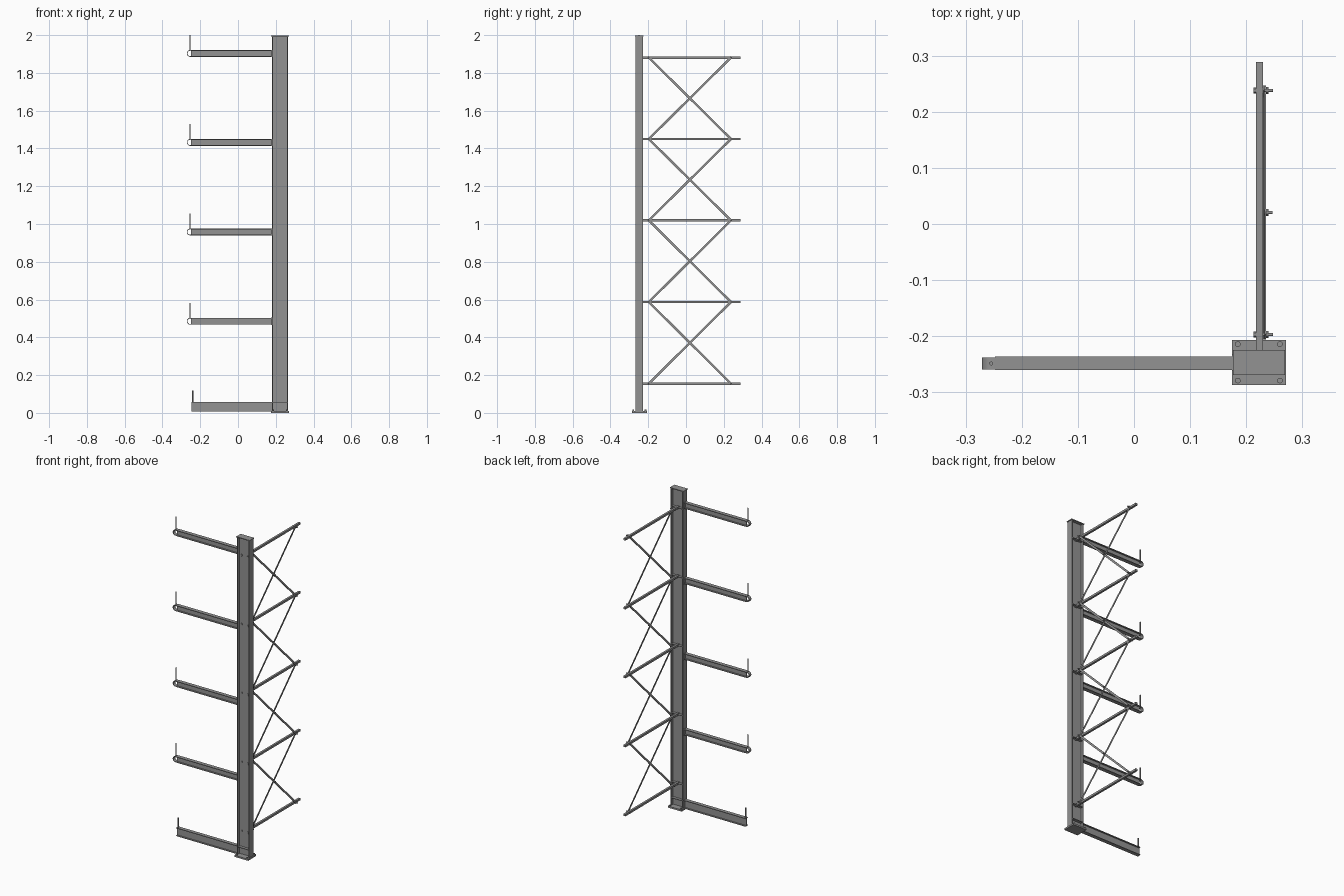
import bpy, bmesh, math
from mathutils import Vector

if "Cube" in bpy.data.objects:
    bpy.data.objects.remove(bpy.data.objects["Cube"])

CX, CY = 0.2225, -0.247          # column axis
ARM_Y = -0.2485
ARM_Z = [0.485, 0.958, 1.432, 1.903]
RAIL_Z = [0.155, 0.587, 1.019, 1.45, 1.881]
TUBE_X = 0.2235

# Dark grey steel
STEEL = bpy.data.materials.new("dark_steel")
STEEL.diffuse_color = (0.29, 0.29, 0.29, 1)
STEEL.use_nodes = True
STEEL.node_tree.nodes["Principled BSDF"].inputs["Base Color"].default_value = STEEL.diffuse_color


def prism(name, pts, direction, smooth=False):
    """Extrude a closed outline of 3D points along a vector."""
    bm = bmesh.new()
    f = bm.faces.new([bm.verts.new(p) for p in pts])
    ext = bmesh.ops.extrude_face_region(bm, geom=[f], use_keep_orig=True)
    verts = [v for v in ext['geom'] if isinstance(v, bmesh.types.BMVert)]
    bmesh.ops.translate(bm, verts=verts, vec=Vector(direction))
    bmesh.ops.recalc_face_normals(bm, faces=bm.faces)
    me = bpy.data.meshes.new(name)
    bm.to_mesh(me)
    bm.free()
    me.materials.append(STEEL)
    ob = bpy.data.objects.new(name, me)
    bpy.context.collection.objects.link(ob)
    if smooth:
        bpy.ops.object.select_all(action='DESELECT')
        ob.select_set(True)
        bpy.context.view_layer.objects.active = ob
        bpy.ops.object.shade_smooth_by_angle()
    return ob


def box(name, x0, x1, y0, y1, z0, z1):
    return prism(name, [(x0, y0, z0), (x1, y0, z0), (x1, y1, z0), (x0, y1, z0)],
                 (0, 0, z1 - z0))


def rod(name, p, axis, length, r, n=16):
    ring = [(r * math.cos(2 * math.pi * i / n), r * math.sin(2 * math.pi * i / n)) for i in range(n)]
    x, y, z = p
    if axis == 'z':
        return prism(name, [(x + a, y + b, z) for a, b in ring], (0, 0, length), n > 6)
    if axis == 'y':
        return prism(name, [(x + a, y, z + b) for a, b in ring], (0, length, 0), n > 6)
    return prism(name, [(x, y + a, z + b) for a, b in ring], (length, 0, 0), n > 6)


def i_profile(depth, width, flange, web):
    """I section as (depth, width) pairs centred on the origin."""
    d, w, i, t = depth / 2, width / 2, depth / 2 - flange, web / 2
    return [(-d, -w), (-i, -w), (-i, -t), (i, -t), (i, -w), (d, -w),
            (d, w), (i, w), (i, t), (-i, t), (-i, w), (-d, w)]


# Column, base plate, cap and anchor bolts
prism("column", [(CX + d, CY + w, 0.01) for d, w in i_profile(0.085, 0.041, 0.005, 0.004)],
      (0, 0, 1.984))
box("base_plate", 0.175, 0.271, -0.287, -0.207, 0, 0.01)
box("column_cap", 0.176, 0.269, -0.269, -0.225, 1.993, 1.998)
for x in (0.185, 0.26):
    for y in (-0.279, -0.214):
        rod("anchor_bolt", (x, y, 0.01), 'z', 0.007, 0.005)

# Base arm with its stop pin
prism("base_arm", [(-0.246, ARM_Y + w, 0.0325 + d) for d, w in i_profile(0.052, 0.023, 0.004, 0.004)],
      (0.43, 0, 0))
rod("base_stop_pin", (-0.24, ARM_Y, 0.056), 'z', 0.063, 0.0035)
for s in (-1, 1):
    y = sorted((CY + s * 0.002, CY + s * 0.0195))
    box("base_stiffener", 0.184, 0.261, *y, 0.054, 0.058)

# Upper arms: I beam, rounded nose, stop pin, end plate
for z in ARM_Z:
    prism("arm", [(-0.2475, ARM_Y + w, z + d) for d, w in i_profile(0.036, 0.024, 0.004, 0.004)],
          (0.4285, 0, 0))
    arc = [math.radians(90 + 180 * i / 16) for i in range(17)]
    outline = [(-0.253 + r * math.cos(a), ARM_Y - 0.0105, z + r * math.sin(a))
               for r, seq in ((0.018, arc), (0.0145, arc[::-1])) for a in seq]
    outline = [(-0.247, ARM_Y - 0.0105, z + 0.018)] + outline[:17] + \
              [(-0.247, ARM_Y - 0.0105, z - 0.018), (-0.247, ARM_Y - 0.0105, z - 0.0145)] + \
              outline[17:] + [(-0.247, ARM_Y - 0.0105, z + 0.0145)]
    prism("arm_nose", outline, (0, 0.021, 0), True)
    rod("stop_pin", (-0.2545, ARM_Y, z + 0.012), 'z', 0.085, 0.0035)
    box("arm_end_plate", 0.175, 0.181, CY - 0.015, CY + 0.015, z - 0.019, z + 0.019)


def bolt(y, z, x0, x1, nut):
    rod("bolt", (x0, y, z), 'x', x1 - x0, 0.003)
    rod("bolt_nut", (nut, y, z), 'x', 0.005, 0.006, 6)


# Horizontal rails with column bracket behind and bolt heads in front
for z in RAIL_Z:
    box("brace_rail", TUBE_X - 0.0065, TUBE_X + 0.0065, CY + 0.002, 0.289, z - 0.0065, z + 0.0065)
    box("rail_bracket", 0.184, 0.261, CY + 0.002, CY + 0.018, z - 0.002, z + 0.002)
    for dx in (-0.022, 0.022):
        rod("bracket_bolt", (CX + dx, CY - 0.007, z), 'y', 0.006, 0.006, 6)
    for y in (-0.197, 0.238):
        bolt(y, z, 0.213, 0.248, 0.235)
        rod("bolt_head", (0.213, y, z), 'x', 0.004, 0.0055, 6)


def strap(x, a, b):
    """Flat diagonal bar between two (y, z) points."""
    d = (Vector(b) - Vector(a)).normalized()
    n = Vector((-d.y, d.x)) * 0.006
    a, b = Vector(a) - d * 0.006, Vector(b) + d * 0.006
    prism("diagonal_brace", [(x, *p) for p in (a - n, b - n, b + n, a + n)], (0.0024, 0, 0))


# Crossed diagonal straps in each bay
for lo, hi in zip(RAIL_Z, RAIL_Z[1:]):
    strap(0.2302, (-0.197, lo), (0.238, hi))
    strap(0.2327, (-0.197, hi), (0.238, lo))
    bolt(0.0205, (lo + hi) / 2, 0.229, 0.247, 0.235)
